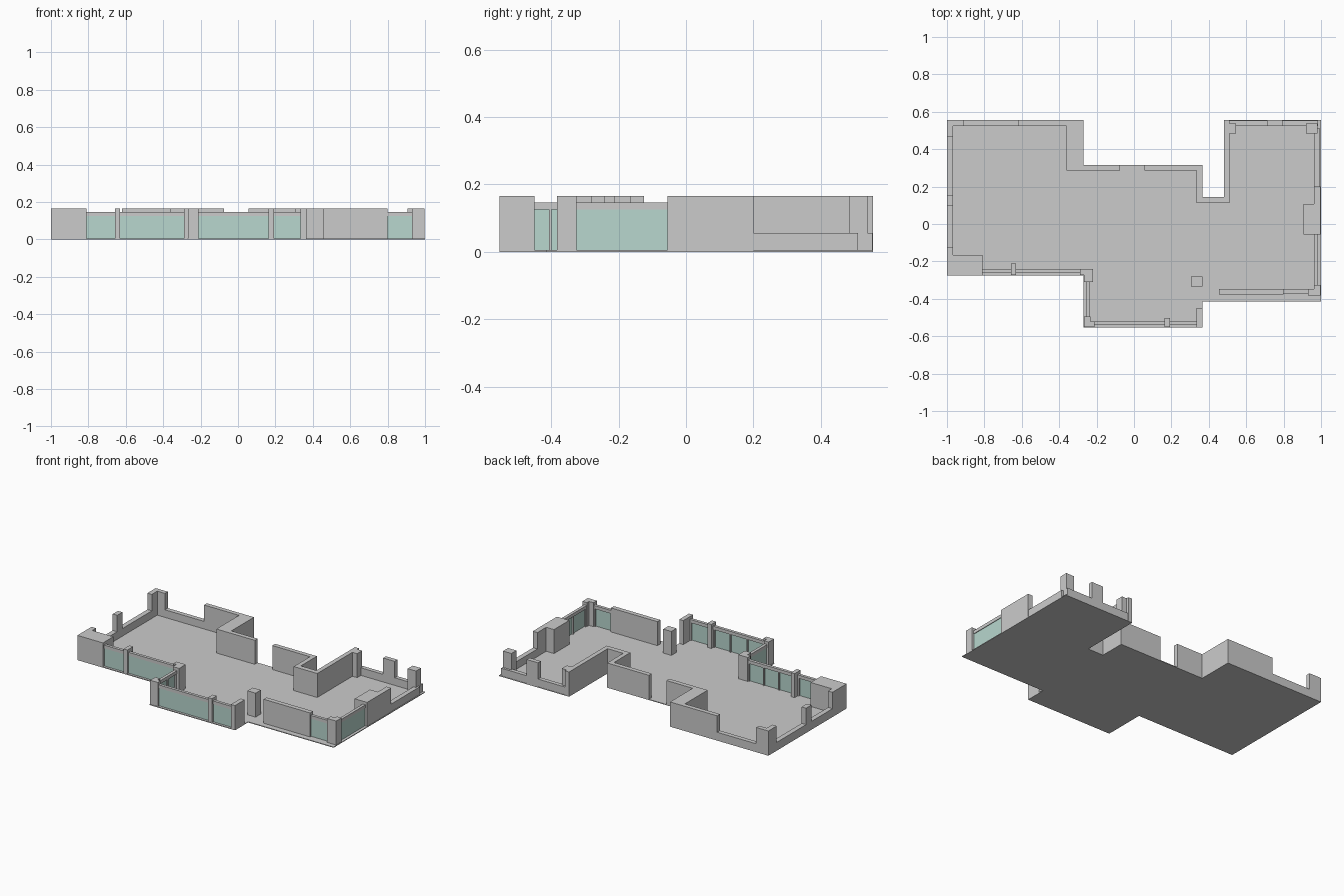
import bpy, bmesh

FLOOR, LOW, HEAD0, HEAD1, TOP = 0.005, 0.056, 0.125, 0.147, 0.166

glass_mat = bpy.data.materials.new("pale_glass")
glass_mat.diffuse_color = (0.48, 0.68, 0.62, 0.5)


def prism(name, pts, z0, z1, mat=None):
    """Extrude a plan outline from z0 to z1."""
    bm = bmesh.new()
    face = bm.faces.new([bm.verts.new((x, y, z0)) for x, y in pts])
    ext = bmesh.ops.extrude_face_region(bm, geom=[face])
    moved = [v for v in ext["geom"] if isinstance(v, bmesh.types.BMVert)]
    bmesh.ops.translate(bm, verts=moved, vec=(0, 0, z1 - z0))
    bmesh.ops.recalc_face_normals(bm, faces=bm.faces)
    me = bpy.data.meshes.new(name)
    bm.to_mesh(me)
    bm.free()
    ob = bpy.data.objects.new(name, me)
    bpy.context.collection.objects.link(ob)
    if mat:
        me.materials.append(mat)
    return ob


def box(name, x0, x1, y0, y1, z0=FLOOR, z1=TOP, mat=None):
    return prism(name, [(x0, y0), (x1, y0), (x1, y1), (x0, y1)], z0, z1, mat)


def window(name, axis, a, b, outer, inward):
    """Glazing from a to b along an axis; inward (+1/-1) points into the room."""
    def bar(part, s, e, d0, d1, z0, z1, mat=None):
        lo, hi = sorted((outer + inward * d0, outer + inward * d1))
        r = (s, e, lo, hi) if axis == "x" else (lo, hi, s, e)
        box(name + part, *r, z0, z1, mat)
    bar("_header", a, b, 0.012, 0.032, HEAD0, HEAD1)
    bar("_glass", a, b, 0.016, 0.020, FLOOR, HEAD0, glass_mat)
    n = max(1, round((b - a) / 0.12))
    for i in range(n + 1):
        c = min(max(a + (b - a) * i / n, a + 0.004), b - 0.004)
        bar(f"_mullion_{i}", c - 0.004, c + 0.004, 0.020, 0.030, FLOOR, HEAD0)


# floor slab
prism("floor", [(-1, 0.555), (-0.27, 0.555), (-0.27, 0.315), (0.365, 0.315),
                (0.365, 0.145), (0.48, 0.145), (0.48, 0.555), (1, 0.555),
                (1, -0.415), (0.365, -0.415), (0.365, -0.553), (-0.27, -0.553),
                (-0.27, -0.275), (-1, -0.275)], 0, FLOOR)

# full-height walls with bends
prism("northwest_corner", [(-1, 0.555), (-1, 0.467), (-0.967, 0.467),
                           (-0.967, 0.525), (-0.91, 0.525), (-0.91, 0.555)], FLOOR, TOP)
prism("north_wall_bend", [(-0.62, 0.555), (-0.62, 0.525), (-0.36, 0.525), (-0.36, 0.285),
                          (-0.075, 0.285), (-0.075, 0.315), (-0.27, 0.315),
                          (-0.27, 0.555)], FLOOR, TOP)
prism("notch_wall", [(0.055, 0.315), (0.055, 0.285), (0.335, 0.285), (0.335, 0.112),
                     (0.51, 0.112), (0.51, 0.485), (0.545, 0.485), (0.545, 0.538),
                     (0.51, 0.538), (0.51, 0.555), (0.48, 0.555), (0.48, 0.145),
                     (0.365, 0.145), (0.365, 0.315)], FLOOR, TOP)
prism("east_service_wall", [(0.905, -0.055), (0.997, -0.055), (0.997, 0.2), (0.963, 0.2),
                            (0.963, 0.107), (0.905, 0.107)], FLOOR, TOP)
prism("southeast_corner", [(0.93, -0.383), (0.997, -0.383), (0.997, -0.325),
                           (0.963, -0.325), (0.963, -0.347), (0.93, -0.347)], FLOOR, TOP)
prism("inner_corner", [(-0.29, -0.272), (-0.267, -0.272), (-0.267, -0.31), (-0.22, -0.31),
                       (-0.22, -0.24), (-0.29, -0.24)], FLOOR, TOP)
prism("bay_corner", [(-0.267, -0.55), (-0.21, -0.55), (-0.21, -0.52), (-0.233, -0.52),
                     (-0.233, -0.495), (-0.267, -0.495)], FLOOR, TOP)
prism("southwest_block", [(-1, -0.275), (-0.81, -0.275), (-0.81, -0.165), (-0.967, -0.165),
                          (-0.967, -0.125), (-1, -0.125)], FLOOR, TOP)

# straight walls, piers and columns
box("bay_right_wall", 0.335, 0.365, -0.553, -0.45)
box("south_wall", 0.455, 0.80, -0.378, -0.347)
box("free_column", 0.305, 0.365, -0.335, -0.28)
box("northeast_column", 0.92, 0.982, 0.485, 0.538)
box("north_pier", 0.71, 0.795, 0.525, 0.555)
box("west_pier", -1, -0.967, 0.10, 0.155)
box("southwest_window_pier", -0.658, -0.63, -0.274, -0.212)
box("bay_window_pier", 0.163, 0.193, -0.552, -0.502)

# low parapet walls
for name, *r in [("northwest_parapet", -0.91, -0.62, 0.525, 0.555),
                 ("west_parapet_a", -1, -0.967, 0.155, 0.467),
                 ("west_parapet_b", -1, -0.967, -0.125, 0.10),
                 ("north_parapet_a", 0.51, 0.71, 0.525, 0.553),
                 ("north_parapet_b", 0.795, 0.985, 0.525, 0.553),
                 ("east_parapet", 0.963, 0.995, 0.2, 0.51)]:
    box(name, *r, FLOOR, LOW)

# glazed runs
window("southwest_window_a", "x", -0.81, -0.658, -0.275, 1)
window("southwest_window_b", "x", -0.63, -0.29, -0.275, 1)
window("bay_side_window", "y", -0.495, -0.31, -0.268, 1)
window("bay_window_a", "x", -0.21, 0.163, -0.553, 1)
window("bay_window_b", "x", 0.193, 0.335, -0.553, 1)
window("southeast_window", "x", 0.80, 0.93, -0.383, 1)
window("east_window", "y", -0.325, -0.055, 0.997, -1)
